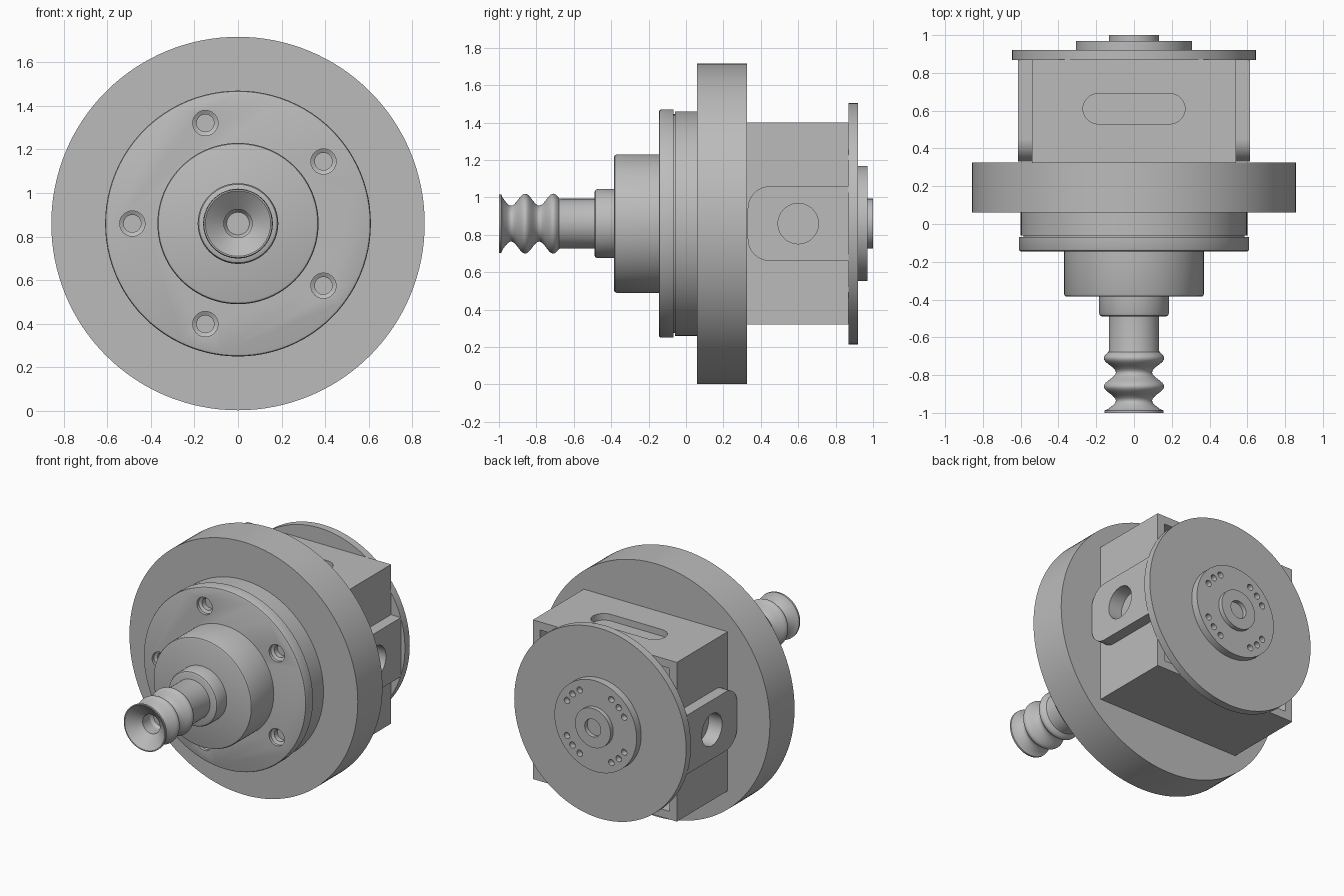
import bpy, bmesh, math
from mathutils import Matrix, Vector

AXIS_Z = 0.86

cube = bpy.data.objects.get("Cube")
if cube:
    bpy.data.objects.remove(cube, do_unlink=True)

steel = bpy.data.materials.new("plain_grey")
steel.use_nodes = True
GREY = (0.5, 0.5, 0.5, 1)
steel.diffuse_color = GREY
steel.node_tree.nodes["Principled BSDF"].inputs["Base Color"].default_value = GREY


def finish(name, bm):
    bmesh.ops.recalc_face_normals(bm, faces=bm.faces)
    mesh = bpy.data.meshes.new(name)
    bm.to_mesh(mesh)
    bm.free()
    mesh.materials.append(steel)
    ob = bpy.data.objects.new(name, mesh)
    bpy.context.collection.objects.link(ob)
    return ob


def lathe(name, profile, center=(0, 0), segments=96):
    """Revolve (radius, y) points about a line parallel to the y axis."""
    bm = bmesh.new()
    cx, cz = center
    rings = []
    for r, y in profile:
        if r == 0:
            rings.append([bm.verts.new((cx, y, AXIS_Z + cz))])
        else:
            angles = [math.tau * i / segments for i in range(segments)]
            rings.append([bm.verts.new((cx + r * math.cos(a), y, AXIS_Z + cz + r * math.sin(a)))
                          for a in angles])
    for a, b in zip(rings, rings[1:]):
        if len(a) == 1 or len(b) == 1:
            bm.faces.new(a if len(a) > 1 else b)
            continue
        for i in range(segments):
            j = (i + 1) % segments
            bm.faces.new((a[i], a[j], b[j], b[i]))
    # fan caps share the ring, so the centre points are not needed
    bmesh.ops.delete(bm, geom=[v for v in bm.verts if not v.link_faces], context='VERTS')
    return finish(name, bm)


def disc(name, radius, y0, y1, bevel=0.0, **kw):
    profile = [(0, y0), (radius - bevel, y0)]
    if bevel:
        profile += [(radius - bevel * 0.3, y0 + bevel * 0.3), (radius, y0 + bevel)]
    else:
        profile[-1] = (radius, y0)
    return lathe(name, profile + [(radius, y1), (0, y1)], **kw)


def box(name, size, center):
    bm = bmesh.new()
    bmesh.ops.create_cube(bm, size=1, matrix=Matrix.Translation(center) @ Matrix.Diagonal((*size, 1)))
    return finish(name, bm)


def prism(name, outline, origin, u, v, depth):
    """Extrude a flat outline, laid out along u and v, by the depth vector."""
    bm = bmesh.new()
    origin, u, v = Vector(origin), Vector(u), Vector(v)
    face = bm.faces.new([bm.verts.new(origin + u * a + v * b) for a, b in outline])
    ext = bmesh.ops.extrude_face_region(bm, geom=[face])
    moved = [g for g in ext["geom"] if isinstance(g, bmesh.types.BMVert)]
    bmesh.ops.translate(bm, verts=moved, vec=Vector(depth))
    return finish(name, bm)


def arc(cx, cy, r, start, end, steps=16):
    angles = [math.radians(start + (end - start) * i / steps) for i in range(steps + 1)]
    return [(cx + r * math.cos(a), cy + r * math.sin(a)) for a in angles]


def cut(target, cutters):
    for c in cutters:
        mod = target.modifiers.new("cut", 'BOOLEAN')
        mod.operation, mod.solver, mod.object = 'DIFFERENCE', 'EXACT', c
        bpy.context.view_layer.objects.active = target
        bpy.ops.object.modifier_apply(modifier=mod.name)
        bpy.data.objects.remove(c, do_unlink=True)


parts = []

# Main flange and the stepped front cover
parts.append(disc("main_flange", 0.857, 0.06, 0.325, segments=128))
parts.append(disc("cover_step", 0.60, -0.06, 0.065))
parts.append(disc("cover_groove", 0.585, -0.075, -0.055))
cover = disc("front_cover", 0.61, -0.145, -0.068, bevel=0.012)
bolts = []
for i in range(5):
    a = math.radians(36 + 72 * i)
    bolts.append(lathe("bolt_cutter", [(0, -0.17), (0.058, -0.17), (0.058, -0.125), (0.04, -0.115),
                                       (0.04, -0.08), (0, -0.08)],
                       center=(0.485 * math.cos(a), 0.485 * math.sin(a)), segments=32))
cut(cover, bolts)
parts.append(cover)

# Hub and shaft collar
parts.append(disc("front_hub", 0.37, -0.385, -0.14, bevel=0.014))
parts.append(disc("shaft_collar", 0.185, -0.49, -0.38, bevel=0.018))

# Ribbed shaft with a funnel mouth
profile = [(0, -0.83), (0.052, -0.83), (0.065, -0.85), (0.065, -0.93), (0.15, -1.0), (0.157, -1.0), (0.157, -0.988)]
STEPS = 40
for i in range(STEPS + 1):
    y = -0.98 + 0.31 * i / STEPS
    r = 0.128 + 0.032 * math.cos(math.tau * (y + 0.86) / 0.15)
    profile.append((max(r, 0.133) if y > -0.71 else r, y))
profile += [(0.133, -0.48), (0, -0.48)]
parts.append(lathe("ribbed_shaft", profile, segments=64))

# Square housing, open at the back, with a slot in its top
housing = box("housing", (1.08, 0.55, 1.08), (0, 0.595, AXIS_Z))
cavity = box("cavity_cutter", (0.97, 0.6, 0.97), (0, 0.64, AXIS_Z))
slot_outline = arc(0.19, 0, 0.08, -90, 90) + arc(-0.19, 0, 0.08, 90, 270)
slot = prism("slot_cutter", slot_outline, (0, 0.61, AXIS_Z + 0.495),
             (1, 0, 0), (0, 1, 0), (0, 0, 0.2))
cut(housing, [cavity, slot])
parts.append(housing)

# Rounded side lugs with a round pocket each
lug_outline = [(0.87, -0.2), (0.87, 0.2)] + arc(0.45, 0.08, 0.12, 90, 180) + arc(0.45, -0.08, 0.12, 180, 270)
for side, label in ((1, "left"), (-1, "right")):
    lug = prism(label + "_lug", lug_outline, (side * 0.50, 0, AXIS_Z),
                (0, 1, 0), (0, 0, 1), (side * 0.115, 0, 0))
    pocket = prism("pocket_cutter", arc(0.6, 0, 0.108, 0, 352.5, 47), (side * 0.515, 0, AXIS_Z),
                   (0, 1, 0), (0, 0, 1), (side * 0.2, 0, 0))
    cut(lug, [pocket])
    # matching pocket in the housing wall
    wall = prism("wall_cutter", arc(0.6, 0, 0.108, 0, 352.5, 47), (side * 0.515, 0, AXIS_Z),
                 (0, 1, 0), (0, 0, 1), (side * 0.2, 0, 0))
    cut(housing, [wall])
    parts.append(lug)

# Rear disc, drilled plate and centre boss
parts.append(disc("rear_disc", 0.645, 0.868, 0.92, segments=128))
plate = disc("drilled_plate", 0.308, 0.915, 0.97)
holes = []
for quarter in range(4):
    for offset in (-16, 0, 16):
        a = math.radians(45 + 90 * quarter + offset)
        holes.append(disc("hole_cutter", 0.021, 0.93, 1.0, segments=20,
                          center=(0.245 * math.cos(a), 0.245 * math.sin(a))))
cut(plate, holes)
parts.append(plate)
parts.append(lathe("rear_boss", [(0, 0.965), (0.133, 0.965), (0.133, 1.0), (0.06, 1.0),
                                 (0.06, 0.972), (0, 0.972)], segments=64))

# Smooth round surfaces, keeping edges crisp
for ob in parts:
    bpy.ops.object.select_all(action='DESELECT')
    ob.select_set(True)
    bpy.context.view_layer.objects.active = ob
    bpy.ops.object.shade_smooth_by_angle(angle=math.radians(30))
